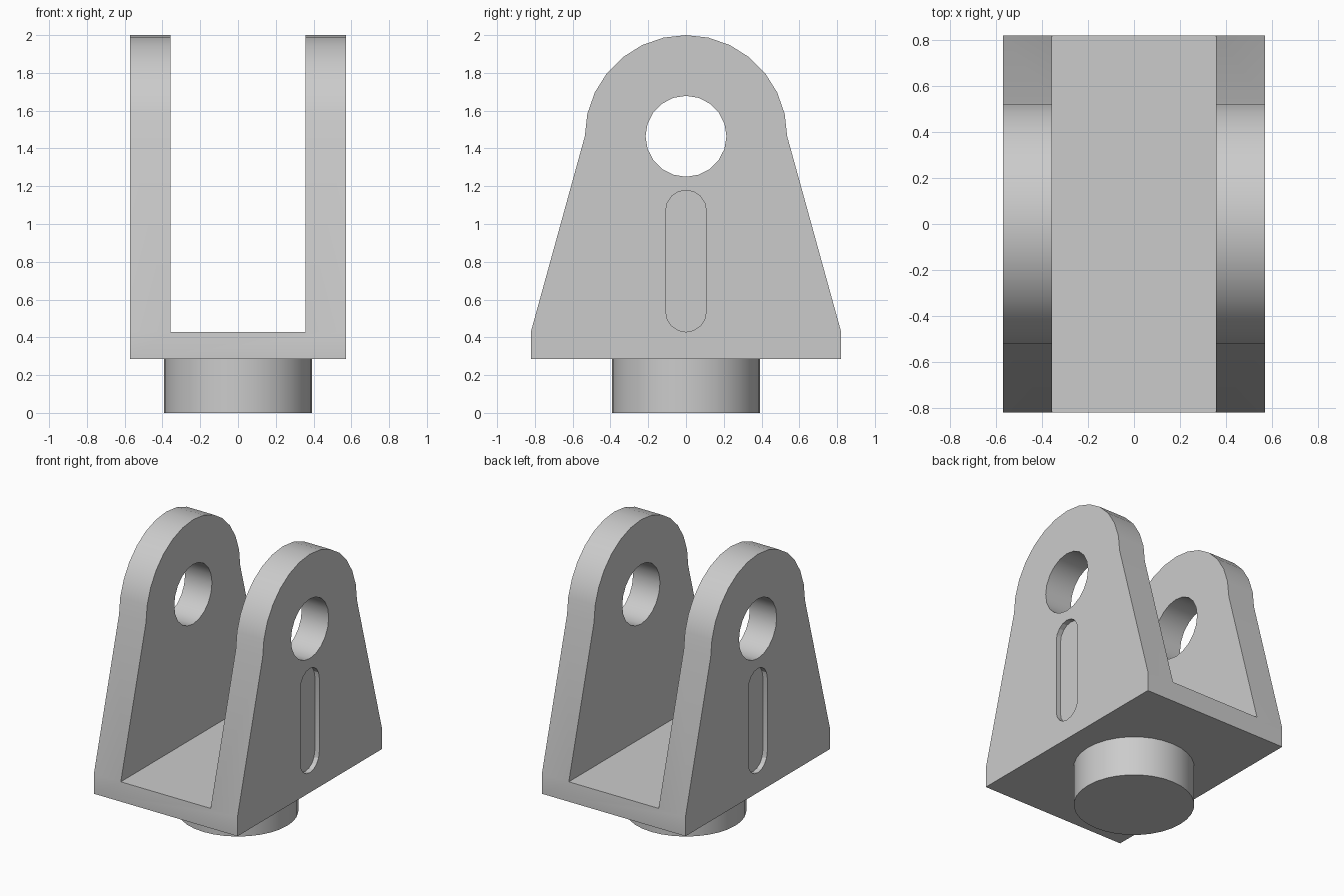
import bpy
import bmesh
from math import sin, cos, pi, radians

if "Cube" in bpy.data.objects:
    bpy.data.objects.remove(bpy.data.objects["Cube"], do_unlink=True)

U = 2 / 56                     # design grid step
BASE_Z, FLOOR_Z, EYE_Z = 8 * U, 12 * U, 41 * U
HALF_X, GAP_X, HALF_Y = 16 * U, 10 * U, 23 * U

grey = bpy.data.materials.new("plain grey")
grey.use_nodes = True
colour = (0.6, 0.6, 0.6, 1)
grey.diffuse_color = colour
grey.node_tree.nodes["Principled BSDF"].inputs["Base Color"].default_value = colour


def arc(radius, z, start, end, steps):
    """Points (y, z) along an arc, angles in half turns."""
    angles = [pi * (start + (end - start) * i / steps) for i in range(steps + 1)]
    return [(radius * cos(a), z + radius * sin(a)) for a in angles]


def extrude_x(name, outline, x0, x1):
    """Solid from a (y, z) outline swept along x."""
    bm = bmesh.new()
    face = bm.faces.new([bm.verts.new((x0, y, z)) for y, z in outline])
    swept = bmesh.ops.extrude_face_region(bm, geom=[face])
    verts = [g for g in swept["geom"] if isinstance(g, bmesh.types.BMVert)]
    bmesh.ops.translate(bm, verts=verts, vec=(x1 - x0, 0, 0))
    bmesh.ops.recalc_face_normals(bm, faces=bm.faces)
    mesh = bpy.data.meshes.new(name)
    bm.to_mesh(mesh)
    bm.free()
    mesh.materials.append(grey)
    obj = bpy.data.objects.new(name, mesh)
    bpy.context.collection.objects.link(obj)
    return obj


def activate(obj):
    bpy.ops.object.select_all(action="DESELECT")
    obj.select_set(True)
    bpy.context.view_layer.objects.active = obj


def cut(target, cutter):
    mod = target.modifiers.new("cut", "BOOLEAN")
    mod.operation = "DIFFERENCE"
    mod.solver = "EXACT"
    mod.object = cutter
    activate(target)
    bpy.ops.object.modifier_apply(modifier=mod.name)
    bpy.data.objects.remove(cutter, do_unlink=True)


# Clevis: tapered side profile with a rounded eye on top
profile = [(-HALF_Y, FLOOR_Z), (-HALF_Y, BASE_Z), (HALF_Y, BASE_Z), (HALF_Y, FLOOR_Z)]
profile += arc(15 * U, EYE_Z, 0, 1, 14)
clevis = extrude_x("clevis_bracket", profile, -HALF_X, HALF_X)

# Gap between the two cheeks
gap = [(-1, FLOOR_Z), (1, FLOOR_Z), (1, 3), (-1, 3)]
cut(clevis, extrude_x("gap_cutter", gap, -GAP_X, GAP_X))

# Pin hole through both cheeks
cut(clevis, extrude_x("pin_hole_cutter", arc(6 * U, EYE_Z, 0, 2, 20)[:-1], -1, 1))

# Shallow rounded slot on the outside of each cheek
slot = arc(3 * U, 30 * U, 0, 1, 8) + arc(3 * U, 15 * U, 1, 2, 8)
for side in (-1, 1):
    cut(clevis, extrude_x("slot_cutter", slot, side * (HALF_X - U), side))

# Round mounting stub under the base
bpy.ops.mesh.primitive_cylinder_add(vertices=32, radius=11 * U, depth=BASE_Z,
                                    location=(0, 0, BASE_Z / 2))
stub = bpy.context.object
stub.name = "mounting_stub"
stub.data.materials.append(grey)

for part in (clevis, stub):
    activate(part)
    bpy.ops.object.shade_smooth_by_angle(angle=radians(20))
